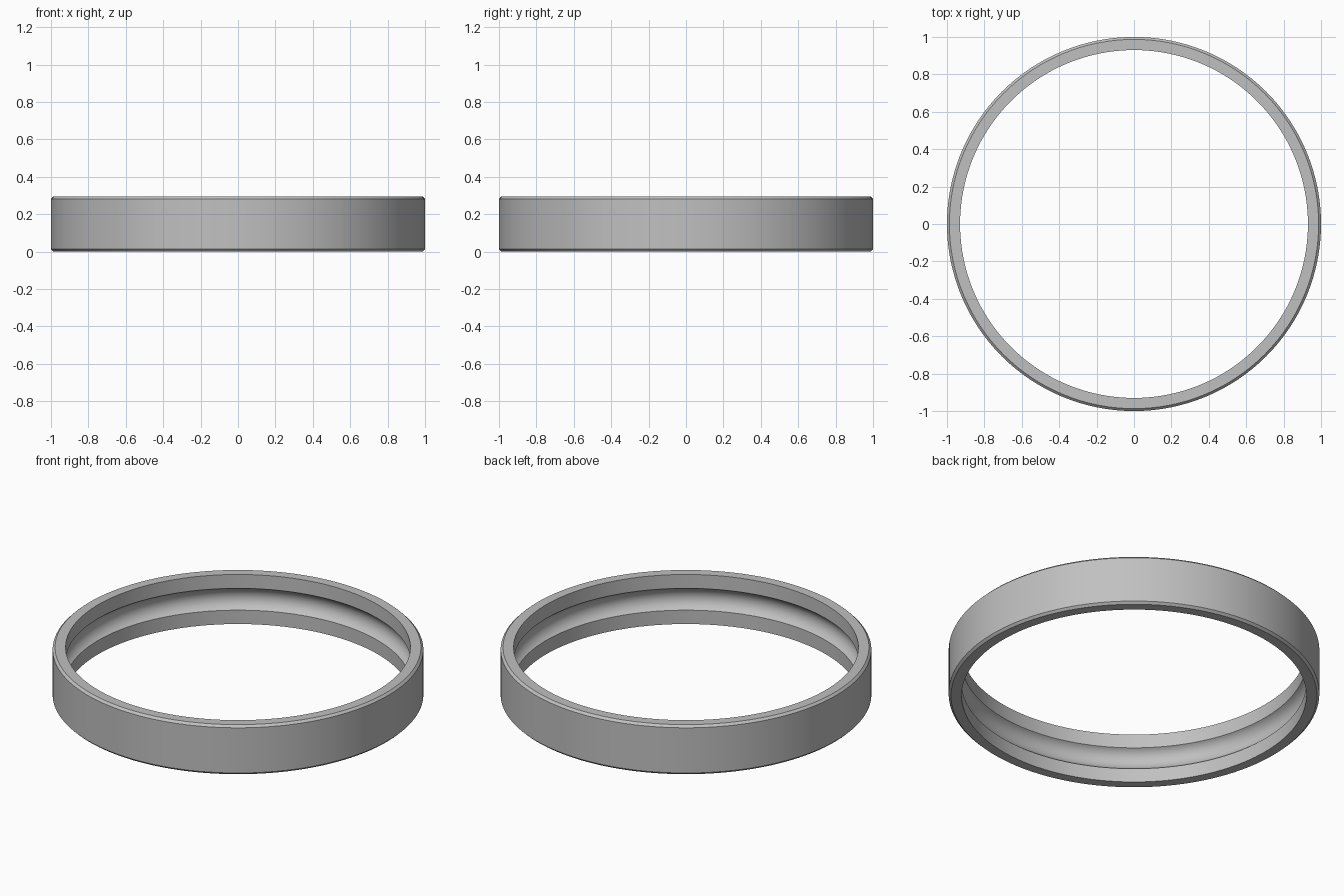
import bpy, bmesh, math
from mathutils import Matrix, Vector

cube = bpy.data.objects.get("Cube")
if cube:
    bpy.data.objects.remove(cube, do_unlink=True)

HEIGHT = 0.295
OUTER, INNER = 1.0, 0.93
CHAMFER = 0.013
GROOVE_HALF, GROOVE_R = 0.065, 0.075
SEGMENTS, ARC_STEPS = 128, 16

# Grey steel
steel = bpy.data.materials.new("grey_steel")
steel.use_nodes = True
colour = (0.53, 0.53, 0.53, 1)
steel.diffuse_color = colour
steel.node_tree.nodes["Principled BSDF"].inputs["Base Color"].default_value = colour

# Cross-section: chamfered outside, flat inner lands
profile = [
    (INNER, 0), (OUTER - CHAMFER, 0), (OUTER, CHAMFER),
    (OUTER, HEIGHT - CHAMFER), (OUTER - CHAMFER, HEIGHT), (INNER, HEIGHT),
]

# Rounded groove around the inner wall, from top to bottom
half_angle = math.asin(GROOVE_HALF / GROOVE_R)
centre = INNER - GROOVE_R * math.cos(half_angle)
for i in range(ARC_STEPS + 1):
    a = half_angle * (1 - 2 * i / ARC_STEPS)
    profile.append((centre + GROOVE_R * math.cos(a), HEIGHT / 2 + GROOVE_R * math.sin(a)))

# Revolve the section into a closed ring
bm = bmesh.new()
rings = []
for s in range(SEGMENTS):
    turn = Matrix.Rotation(2 * math.pi * s / SEGMENTS, 3, "Z")
    rings.append([bm.verts.new(turn @ Vector((r, 0, z))) for r, z in profile])
for s in range(SEGMENTS):
    here, there = rings[s], rings[(s + 1) % SEGMENTS]
    for k in range(len(profile)):
        n = (k + 1) % len(profile)
        bm.faces.new((here[k], there[k], there[n], here[n]))
bmesh.ops.recalc_face_normals(bm, faces=bm.faces)

mesh = bpy.data.meshes.new("grooved_ring")
bm.to_mesh(mesh)
bm.free()
mesh.materials.append(steel)
ring = bpy.data.objects.new("grooved_ring", mesh)
bpy.context.collection.objects.link(ring)

# Smooth walls with crisp chamfer and groove edges
bpy.ops.object.select_all(action="DESELECT")
ring.select_set(True)
bpy.context.view_layer.objects.active = ring
bpy.ops.object.shade_smooth_by_angle(angle=math.radians(25))
